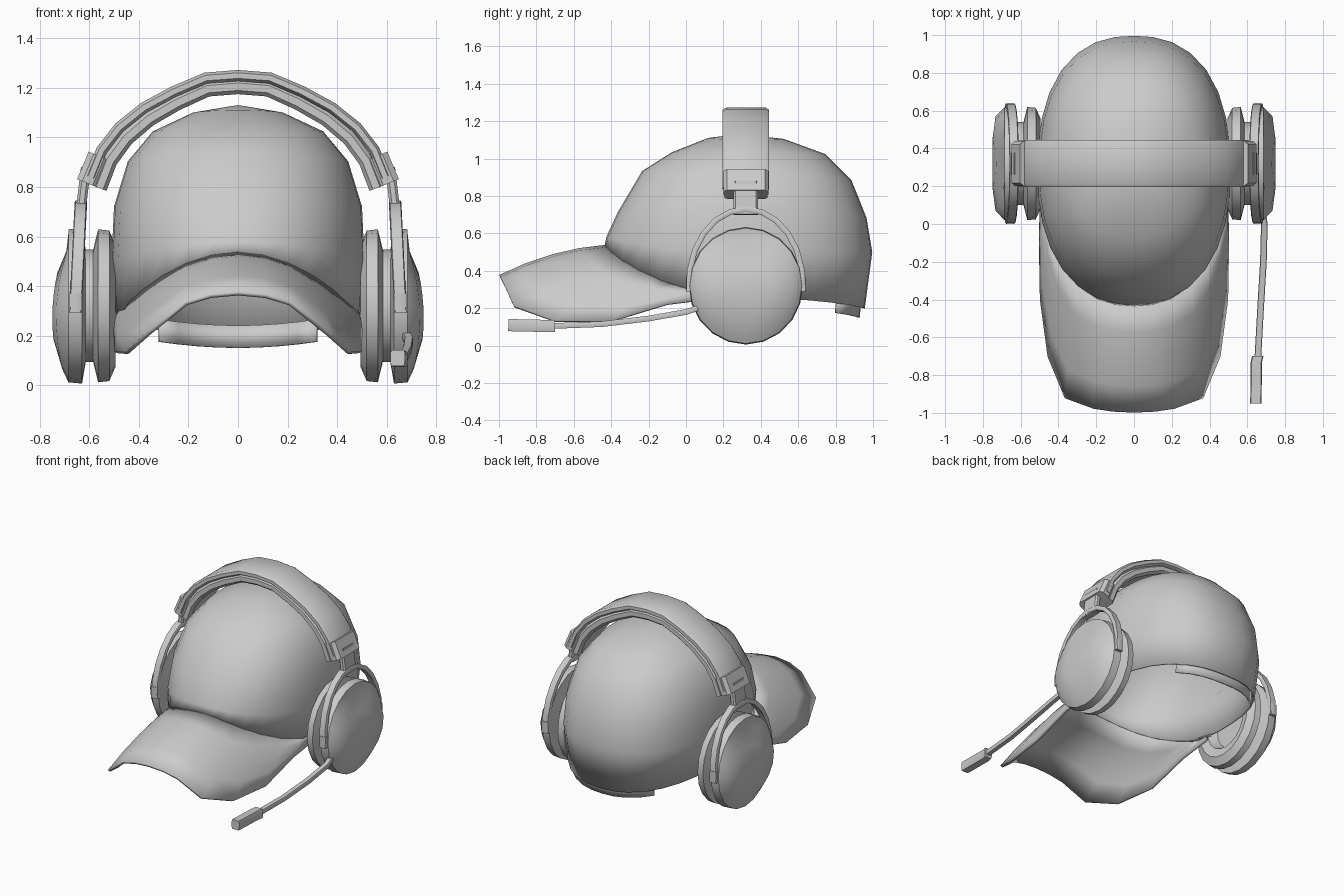
import bpy, bmesh, math
from mathutils import Vector

if "Cube" in bpy.data.objects:
    bpy.data.objects.remove(bpy.data.objects["Cube"])


def finish(name, bm, thick=0.0, angle=35):
    bmesh.ops.remove_doubles(bm, verts=bm.verts, dist=0.0005)
    bmesh.ops.recalc_face_normals(bm, faces=bm.faces)
    me = bpy.data.meshes.new(name)
    bm.to_mesh(me)
    bm.free()
    ob = bpy.data.objects.new(name, me)
    bpy.context.collection.objects.link(ob)
    if thick:
        mod = ob.modifiers.new("thickness", "SOLIDIFY")
        mod.thickness, mod.offset = thick, 0
    bpy.ops.object.select_all(action="DESELECT")
    ob.select_set(True)
    bpy.context.view_layer.objects.active = ob
    bpy.ops.object.shade_smooth_by_angle(angle=math.radians(angle))
    return ob


def grid(name, rows, wrap=False, caps=False, thick=0.0, angle=35):
    """Skin rows of points; wrap closes each row, caps fills the end rows."""
    bm = bmesh.new()
    vs = [[bm.verts.new(p) for p in row] for row in rows]
    n = len(rows[0])
    for a, b in zip(vs, vs[1:]):
        for i in range(n if wrap else n - 1):
            j = (i + 1) % n
            bm.faces.new((a[i], a[j], b[j], b[i]))
    if caps:
        bm.faces.new(vs[0])
        bm.faces.new(vs[-1])
    return finish(name, bm, thick, angle)


def band(name, path, axis, width, thick):
    """Sweep a chamfered rectangle along a path; width runs along axis."""
    pts, axis = [Vector(p) for p in path], Vector(axis)
    rows = []
    for i, p in enumerate(pts):
        t = pts[min(i + 1, len(pts) - 1)] - pts[max(i - 1, 0)]
        nrm = axis.cross(t).normalized()
        w, h = width / 2, thick / 2
        section = [(w, h * .5), (w * .85, h), (-w * .85, h), (-w, h * .5),
                   (-w, -h * .5), (-w * .85, -h), (w * .85, -h), (w, -h * .5)]
        rows.append([p + axis * a + nrm * b for a, b in section])
    return grid(name, rows, wrap=True, caps=True)


def box(name, centre, size, tilt=0.0):
    path = [Vector(centre) + Vector((math.sin(tilt), 0, math.cos(tilt))) * s * size[2] / 2
            for s in (-1, 1)]
    return band(name, path, (0, 1, 0), size[1], size[0])


# Cap crown: (radius, height) profiles blended around the head
FRONT = [(.71, .53), (.70, .58), (.64, .71), (.51, .93), (.35, 1.03), (.16, 1.105), (0, 1.125)]
SIDE = [(.485, .26), (.505, .50), (.495, .72), (.44, .90), (.34, 1.02), (.18, 1.095), (0, 1.125)]
BACK = [(.67, .20), (.71, .50), (.68, .68), (.60, .88), (.46, 1.02), (.24, 1.10), (0, 1.125)]
CY = 0.28


def crown(k, th):
    """Point on the crown at profile step k; squarish oval in plan."""
    c, s = math.cos(th), math.sin(th)
    end, n = (FRONT[k], 2.3) if c > 0 else (BACK[k], 2.4)
    f = (abs(c) ** n + abs(s) ** n) ** (-1 / n)
    z = end[1] * c * c + SIDE[k][1] * s * s
    return Vector((SIDE[k][0] * s * f, CY - end[0] * c * f, z))


N = 32
grid("cap_crown", [[crown(k, 2 * math.pi * i / N) for i in range(N)] for k in range(7)],
     wrap=True, thick=0.012, angle=50)

# Adjusting strap along the back rim
strap = []
for dz, inset in ((-0.05, 0.96), (0.04, 0.97)):
    row = []
    for i in range(9):
        p = crown(0, math.pi + math.radians(-40 + 10 * i))
        row.append((p.x * inset, CY + (p.y - CY) * inset, p.z + dz))
    strap.append(row)
grid("back_strap", strap, thick=0.012)

# Arched brim: from the front rim of the crown to the outer edge
half = [(.11, -.99, .36), (.21, -.975, .33), (.36, -.92, .21), (.45, -.70, .13),
        (.49, -.40, .13), (.495, -.10, .22), (.49, .15, .25)]
edge = ([Vector((-x, y, z)) for x, y, z in reversed(half)] + [Vector((0, -.995, .37))]
        + [Vector(p) for p in half])
rows = []
for v in (0, .25, .5, .75, 1):
    row = []
    for i, outer in enumerate(edge):
        inner = crown(0, math.radians((i - 7) * 12))
        p = inner.lerp(outer, v)
        p.z += 0.12 * v * (1 - v)
        row.append(p)
    rows.append(row)
grid("cap_brim", rows, thick=0.018, angle=50)

# Headset ear pieces, mirrored left and right
CUP_Y, CUP_Z = 0.32, 0.33
PROFILE = [(.57, 0), (.57, .15), (.51, .18), (.495, .24), (.52, .295), (.565, .30), (.585, .22),
           (.615, .22), (.63, .305), (.685, .30), (.735, .25), (.75, .13), (.75, 0)]
for s, side in ((1, "right"), (-1, "left")):
    M = 20
    rows = []
    for x, r in PROFILE:
        row = []
        for i in range(M):
            a = 2 * math.pi * i / M
            z = CUP_Z - .01 + r * 1.03 * math.sin(a)
            # outer shell leans inward away from its widest height
            lean = .6 * (z - .27) ** 2 if x > .7 else 0
            row.append((s * (x - lean), CUP_Y + r * math.cos(a), z))
        rows.append(row)
    grid("ear_cup_" + side, rows, wrap=True)
    # Fork holding the cup
    fork = []
    for i in range(13):
        a = math.radians(-5 + 190 * i / 12)
        fork.append((s * (.655 - .02 * math.sin(a)), CUP_Y + .305 * math.cos(a),
                     CUP_Z + .40 * math.sin(a)))
    band("cup_fork_" + side, fork, (1, 0, 0), 0.05, 0.03)
    for y in (-1, 1):
        box("fork_pivot_" + side, (s * .655, CUP_Y + y * .295, CUP_Z), (.05, .05, .08))
    # Slider joining fork and headband
    box("slider_" + side, (s * .625, CUP_Y, .79), (.04, .13, .18), -s * .12)
    box("slider_end_" + side, (s * .585, CUP_Y, .87), (.09, .24, .12), -s * .4)

# Headband and its inner padding
arc = [(.595, .84), (.55, .95), (.48, 1.04), (.38, 1.12), (.26, 1.185), (.13, 1.24)]
full = [(-x, z) for x, z in arc] + [(0, 1.25)] + [(x, z) for x, z in reversed(arc)]
band("headband", [(x, CUP_Y, z) for x, z in full], (0, 1, 0), 0.25, 0.045)
band("headband_pad", [(x * .94, CUP_Y, z - .045) for x, z in full],
     (0, 1, 0), 0.23, 0.06)

# Microphone boom on the right cup
band("mic_boom", [(.67, .12, .22), (.69, 0, .18), (.685, -.2, .145), (.67, -.45, .115),
                  (.655, -.72, .105)], (1, 0, 0), 0.035, 0.03)
band("microphone", [(.655, -.70, .105), (.648, -.73, .105), (.645, -.95, .11)],
     (1, 0, 0), 0.06, 0.065)
